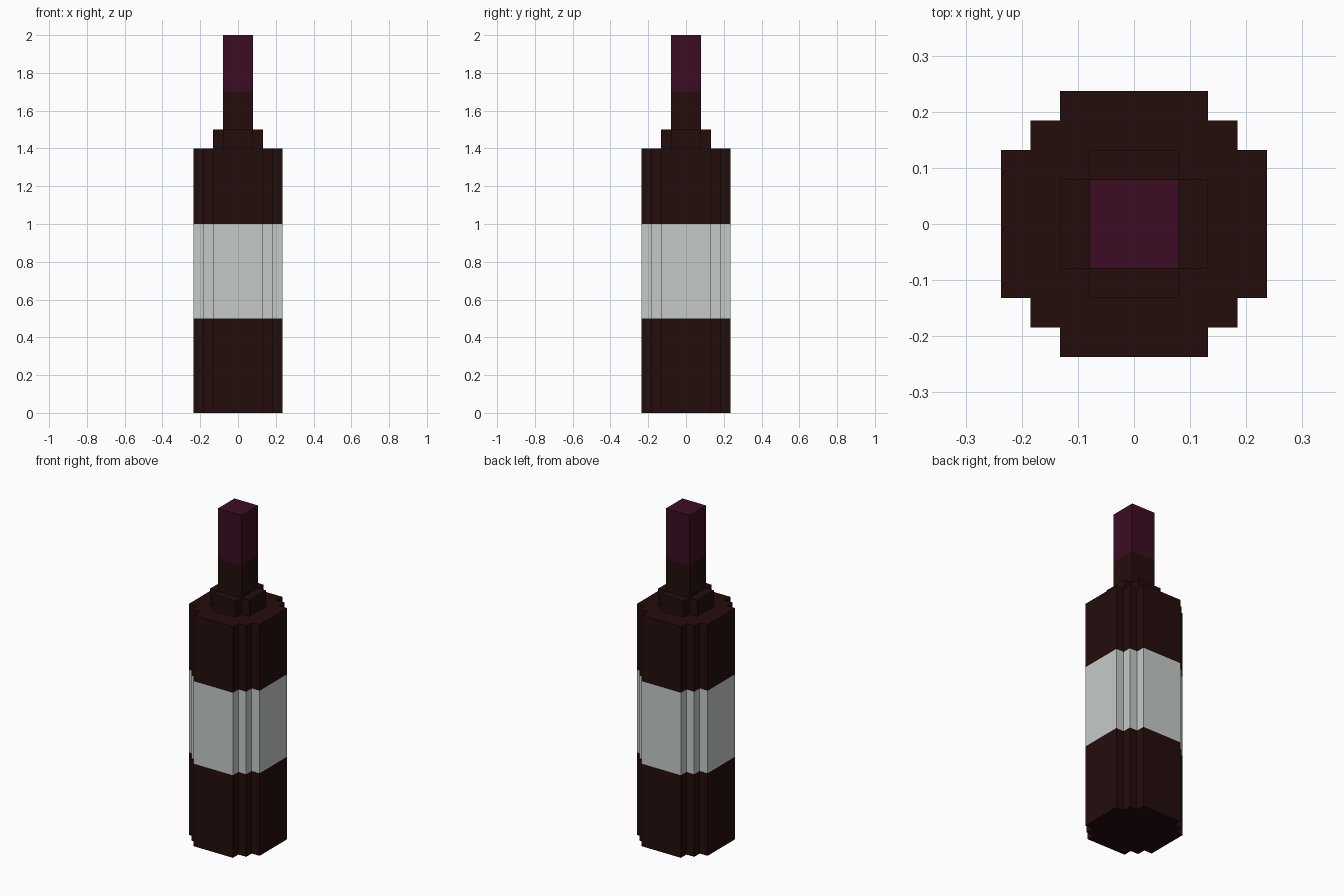
import bpy, bmesh

if "Cube" in bpy.data.objects:
    bpy.data.objects.remove(bpy.data.objects["Cube"])

U = 1 / 19                      # block size of the stepped outline
A, B, C, D = 1.5 * U, 2.5 * U, 3.5 * U, 4.5 * U


def material(name, rgb):
    m = bpy.data.materials.new(name)
    m.diffuse_color = (*rgb, 1)
    m.use_nodes = True
    m.node_tree.nodes["Principled BSDF"].inputs["Base Color"].default_value = m.diffuse_color
    return m


GLASS = material("dark_glass", (0.0168, 0.0042, 0.0038))
LABEL = material("pale_label", (0.56, 0.595, 0.58))
FOIL = material("wine_foil", (0.045, 0.0042, 0.0172))


def stepped_outline(quarter):
    """Rotate one quarter of the outline four times around z."""
    pts, out = quarter, []
    for _ in range(4):
        out += pts
        pts = [(-y, x) for x, y in pts]
    return out


def tower(name, outline, heights, mats):
    """Extrude an outline through the heights, one material per band."""
    bm = bmesh.new()
    rings = [[bm.verts.new((x, y, z)) for x, y in outline] for z in heights]
    n = len(outline)
    for k, (lo, hi) in enumerate(zip(rings, rings[1:])):
        for i in range(n):
            j = (i + 1) % n
            bm.faces.new((lo[i], lo[j], hi[j], hi[i])).material_index = k
    bm.faces.new(rings[0][::-1]).material_index = 0
    bm.faces.new(rings[-1]).material_index = len(mats) - 1
    bmesh.ops.recalc_face_normals(bm, faces=bm.faces)
    me = bpy.data.meshes.new(name)
    bm.to_mesh(me)
    bm.free()
    for m in mats:
        me.materials.append(m)
    ob = bpy.data.objects.new(name, me)
    bpy.context.collection.objects.link(ob)
    return ob


# Body with the label band
tower("bottle_body",
      stepped_outline([(D, -B), (D, B), (C, B), (C, C), (B, C)]),
      [0, 0.5, 1.0, 1.4], [GLASS, LABEL, GLASS])
# Plus-shaped shoulder
tower("shoulder", stepped_outline([(B, -A), (B, A), (A, A)]), [1.4, 1.5], [GLASS])
# Square neck with foil capsule
tower("neck", stepped_outline([(A, A)]), [1.5, 1.7, 2.0], [GLASS, FOIL])
